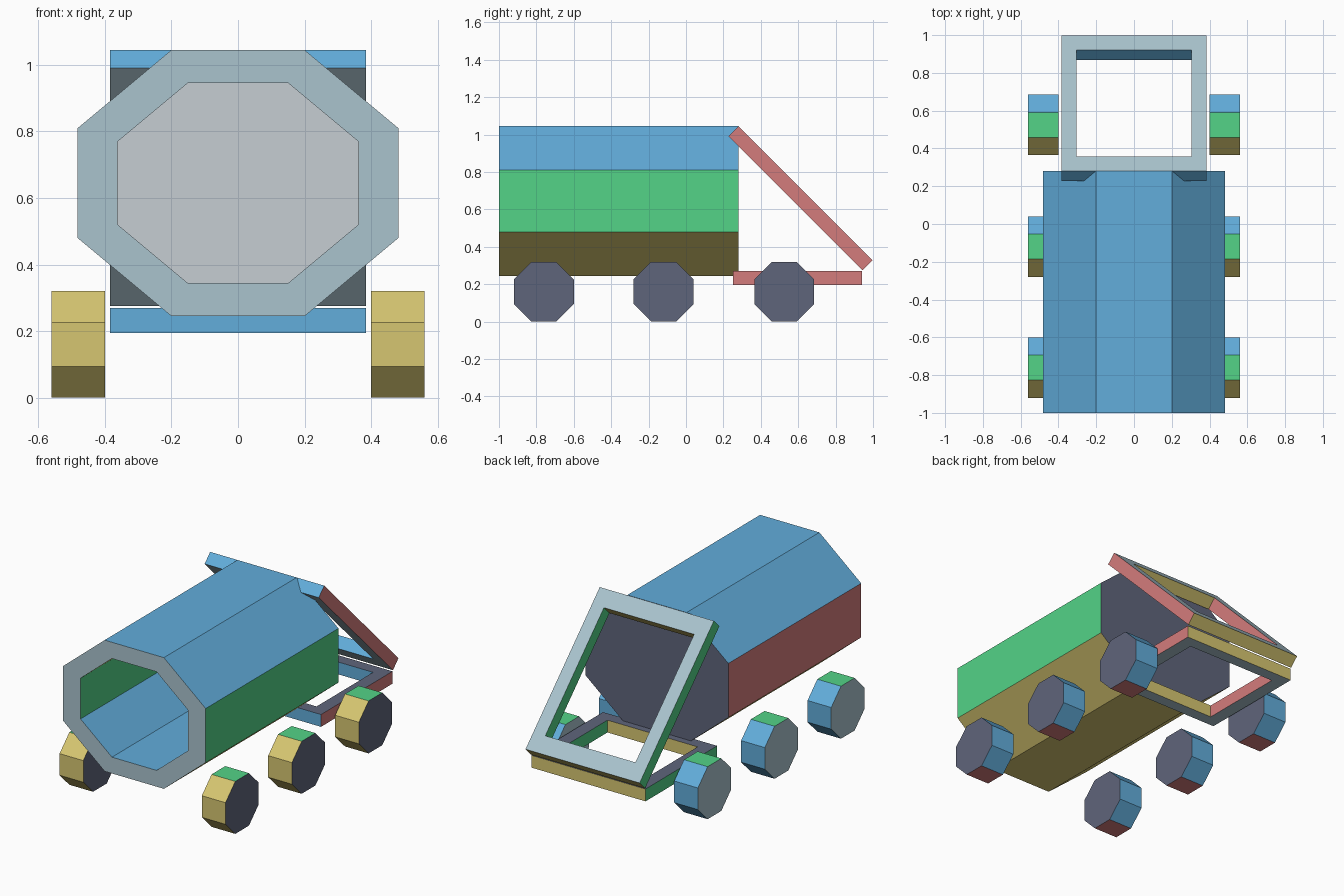
import bpy, bmesh, math

if "Cube" in bpy.data.objects:
    bpy.data.objects.remove(bpy.data.objects["Cube"])


def material(name, hexcode):
    def lin(c):
        c /= 255
        return c / 12.92 if c <= 0.04045 else ((c + 0.055) / 1.055) ** 2.4
    m = bpy.data.materials.new(name)
    rgb = [lin(int(hexcode[i:i + 2], 16)) for i in (0, 2, 4)]
    m.diffuse_color = (*rgb, 1)
    m.use_nodes = True
    m.node_tree.nodes["Principled BSDF"].inputs["Base Color"].default_value = m.diffuse_color
    return m


MATS = [material("red", "d47c7c"), material("green", "53d387"),
        material("blue", "62addb"), material("yellow", "d6c671"),
        material("slate", "5f657b"), material("pale_blue", "aac4ce"),
        material("pale_grey", "c6ced2")]
RED, GREEN, BLUE, YELLOW, SLATE, PALE, GREY = range(7)


def loft(name, loops, colours, wrap=False, end_colour=None):
    """Skin a row of loops; colours are for +x, -x, +y, -y, +z, -z faces."""
    bm = bmesh.new()
    rows = [[bm.verts.new(p) for p in loop] for loop in loops]
    n = len(rows[0])
    pairs = list(zip(rows, rows[1:]))
    if wrap:
        pairs.append((rows[-1], rows[0]))
    for a, b in pairs:
        for i in range(n):
            j = (i + 1) % n
            bm.faces.new((a[i], a[j], b[j], b[i]))
    end = None
    if not wrap:
        bm.faces.new(rows[0])
        end = bm.faces.new(rows[-1])
    bmesh.ops.recalc_face_normals(bm, faces=bm.faces)
    bm.normal_update()
    for f in bm.faces:
        # diagonal faces lean towards the y colour
        w = [abs(f.normal.x), abs(f.normal.y) * 1.2, abs(f.normal.z)]
        axis = w.index(max(w))
        f.material_index = colours[axis * 2 + (f.normal[axis] < 0)]
    if end and end_colour is not None:
        end.material_index = end_colour
    me = bpy.data.meshes.new(name)
    bm.to_mesh(me)
    bm.free()
    for m in MATS:
        me.materials.append(m)
    ob = bpy.data.objects.new(name, me)
    bpy.context.collection.objects.link(ob)
    return ob


def octagon(w, h, cw, ch):
    return [(cw, h), (w, ch), (w, -ch), (cw, -h),
            (-cw, -h), (-w, -ch), (-w, ch), (-cw, h)]


# hollow eight-sided tank, open at the front
def tank_loop(s, y):
    return [(u * s, y, 0.645 + v * s) for u, v in octagon(0.482, 0.4, 0.2, 0.165)]


loft("tank", [tank_loop(1, 0.28), tank_loop(1, -1), tank_loop(0.752, -1),
              tank_loop(0.752, 0.27)],
     (GREEN, RED, SLATE, PALE, BLUE, YELLOW), end_colour=GREY)

# six eight-sided wheels
for side, sx in (("right", 0.48), ("left", -0.48)):
    for place, y in (("front", -0.76), ("middle", -0.12), ("rear", 0.525)):
        ring = octagon(0.16, 0.16, 0.066, 0.066)
        loft(f"{place}_{side}_wheel",
             [[(sx + dx, y + u, 0.16 + v) for u, v in ring] for dx in (-0.08, 0.08)],
             (SLATE, PALE, BLUE, YELLOW, GREEN, RED))


# rectangular frames
def frame(name, length, top):
    def rect(s, z):
        w, l = 0.385 * s, length / 2 * s
        return [(-w, -l, z), (w, -l, z), (w, l, z), (-w, l, z)]
    t = 0.0375
    return loft(name, [rect(1, -t), rect(1, t), rect(0.79, t), rect(0.79, -t)],
                (RED, GREEN, YELLOW, BLUE, top, PALE), wrap=True)


frame("rear_floor_frame", 0.69, SLATE).location = (0, 0.595, 0.2325)
slanted = frame("rear_slanted_frame", 1.012, PALE)
slanted.location = (0, 0.6125, 0.66)
slanted.rotation_euler.x = -math.pi / 4
